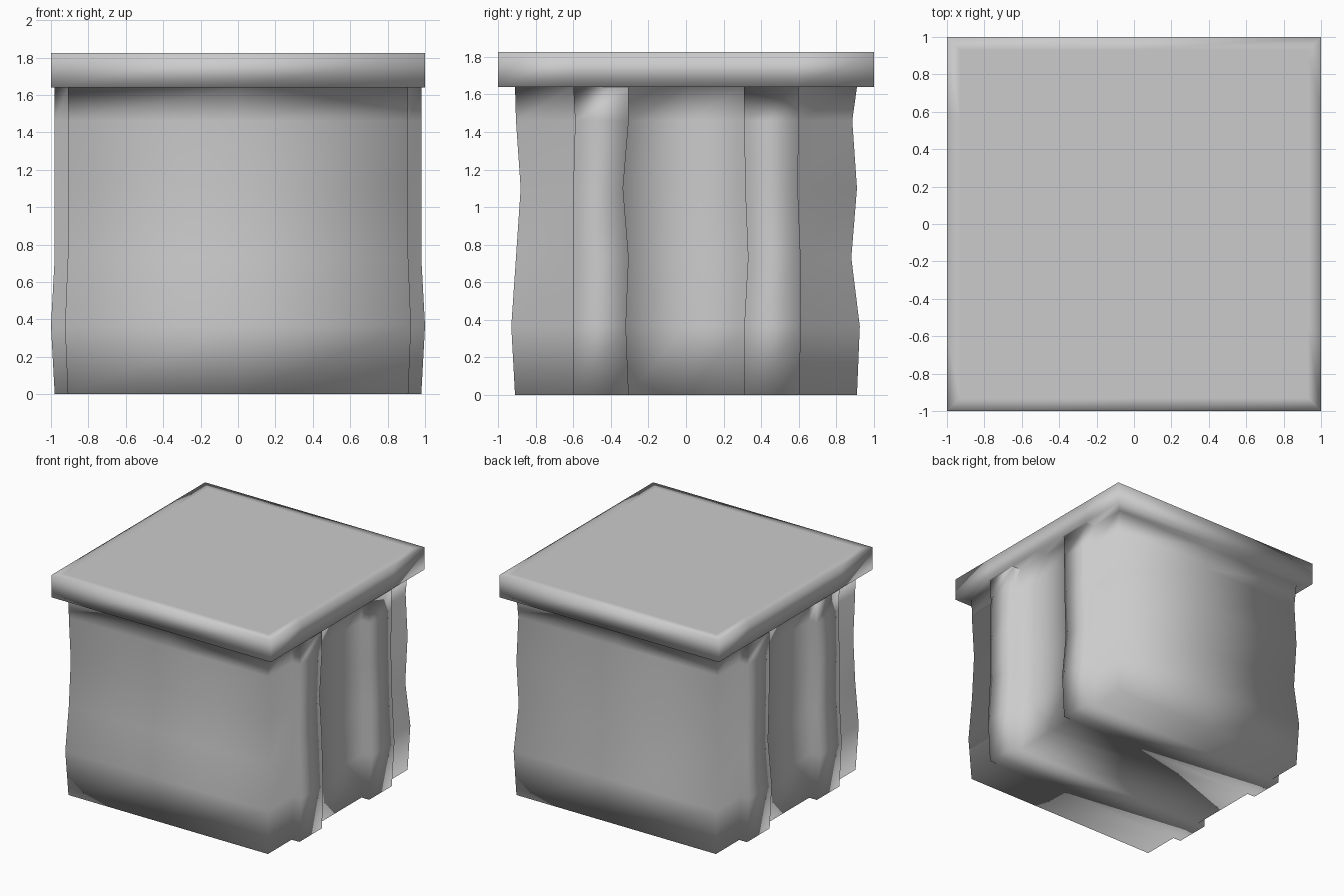
import bpy, bmesh

if "Cube" in bpy.data.objects:
    bpy.data.objects.remove(bpy.data.objects["Cube"])

# Wavy body levels: z, front y, back y, wall x, rib x, four rib edge positions in y
LEVELS = [
    (0.00, -0.91, 0.91, 0.91, 0.98, (-0.60, -0.305, 0.31, 0.605)),
    (0.365, -0.93, 0.925, 0.925, 1.00, (-0.60, -0.32, 0.31, 0.61)),
    (0.73, -0.905, 0.88, 0.91, 0.98, (-0.60, -0.305, 0.33, 0.61)),
    (1.10, -0.88, 0.91, 0.91, 0.98, (-0.60, -0.335, 0.315, 0.595)),
    (1.46, -0.905, 0.885, 0.91, 0.98, (-0.59, -0.305, 0.31, 0.60)),
    (1.64, -0.91, 0.91, 0.91, 0.98, (-0.60, -0.305, 0.31, 0.60)),
]


def outline(z, front, back, wall, rib, edges):
    """Closed cross-section: two ribs on each side, plain front and back."""
    a, b, c, d = edges
    half = [(wall, front), (wall, a), (rib, a), (rib, b), (wall, b), (wall, 0),
            (wall, c), (rib, c), (rib, d), (wall, d), (wall, back)]
    loop = [(0, front)] + half + [(0, back)]
    loop += [(-x, y) for x, y in reversed(half)]
    return [(x, y, z) for x, y in loop]


def lid_outline(z, size):
    k = size
    return outline(z, -k, k, k, k, (-0.60 * k, -0.305 * k, 0.31 * k, 0.60 * k))


# Body and overhanging lid lofted as one continuous smooth skin
sections = [outline(*level) for level in LEVELS]
sections += [lid_outline(1.64, 1.0), lid_outline(1.825, 1.0), lid_outline(1.825, 0.93)]

bm = bmesh.new()
rings = [[bm.verts.new(p) for p in s] for s in sections]
n = len(rings[0])
for lower, upper in zip(rings, rings[1:]):
    for i in range(n):
        j = (i + 1) % n
        bm.faces.new((lower[i], lower[j], upper[j], upper[i]))
bm.faces.new(rings[0][::-1])
bm.faces.new(rings[-1])
bmesh.ops.remove_doubles(bm, verts=bm.verts[:], dist=0.0005)
bmesh.ops.recalc_face_normals(bm, faces=bm.faces[:])
for f in bm.faces:
    f.smooth = True

mesh = bpy.data.meshes.new("ribbed_box_with_lid")
bm.to_mesh(mesh)
bm.free()
bpy.context.collection.objects.link(bpy.data.objects.new("ribbed_box_with_lid", mesh))
